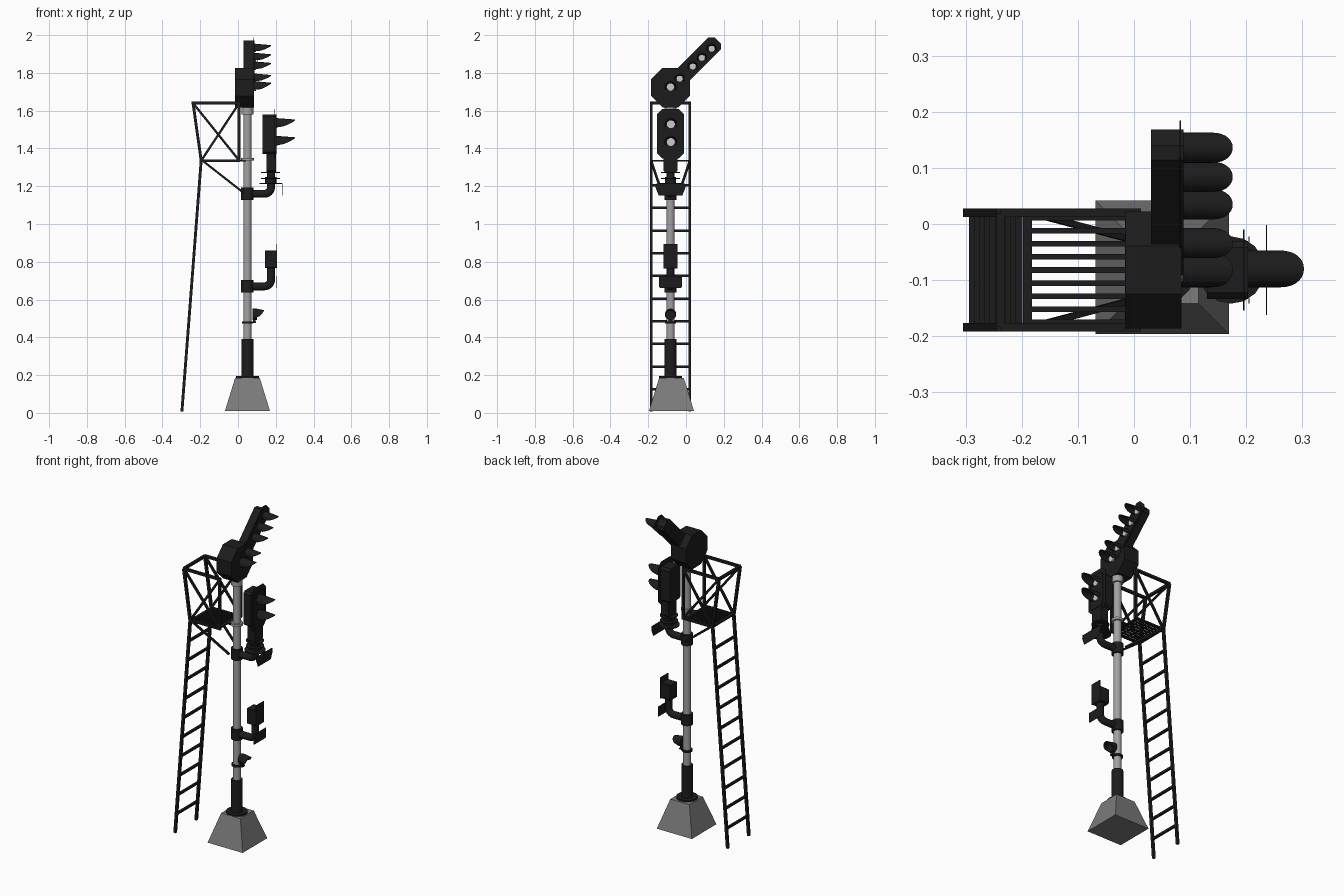
import bpy, bmesh, math
from mathutils import Vector, Matrix

if "Cube" in bpy.data.objects:
    bpy.data.objects.remove(bpy.data.objects["Cube"])

PX, PY = 0.05, -0.082      # mast axis


def material(name, v):
    m = bpy.data.materials.new(name)
    m.diffuse_color = (v, v, v, 1)
    m.use_nodes = True
    m.node_tree.nodes["Principled BSDF"].inputs["Base Color"].default_value = m.diffuse_color
    return m


BLACK = material("black_paint", 0.012)
STEEL = material("mast_steel", 0.36)
STONE = material("concrete", 0.2)
LENS = material("lens_glass", 0.7)


def finish(name, bm, mat, smooth=False):
    bmesh.ops.recalc_face_normals(bm, faces=bm.faces)
    me = bpy.data.meshes.new(name)
    bm.to_mesh(me)
    bm.free()
    me.materials.append(mat)
    if smooth:
        me.shade_smooth()
        me.set_sharp_from_angle(angle=math.radians(35))
    ob = bpy.data.objects.new(name, me)
    bpy.context.collection.objects.link(ob)
    return ob


def add_box(bm, lo, hi):
    c = [(a + b) / 2 for a, b in zip(lo, hi)]
    s = [b - a for a, b in zip(lo, hi)]
    bmesh.ops.create_cube(bm, size=1, matrix=Matrix.Translation(c) @ Matrix.Diagonal((*s, 1)))


def add_bar(bm, a, b, w):
    # square bar between two points
    a, b = Vector(a), Vector(b)
    d = b - a
    z = d.normalized()
    up = Vector((0, 1, 0)) if abs(z.y) < 0.9 else Vector((0, 0, 1))
    x = up.cross(z).normalized()
    rot = Matrix((x, z.cross(x), z)).transposed().to_4x4()
    bmesh.ops.create_cube(bm, size=1, matrix=Matrix.Translation((a + b) / 2) @ rot
                          @ Matrix.Diagonal((w, w, d.length, 1)))


def add_cyl(bm, a, b, r, n=20, r2=None):
    a, b = Vector(a), Vector(b)
    d = b - a
    rot = d.to_track_quat('Z', 'Y').to_matrix().to_4x4()
    bmesh.ops.create_cone(bm, cap_ends=True, segments=n, radius1=r, radius2=r if r2 is None else r2,
                          depth=d.length, matrix=Matrix.Translation((a + b) / 2) @ rot)


def cyl(name, a, b, r, mat=BLACK, n=20):
    bm = bmesh.new()
    add_cyl(bm, a, b, r, n)
    return finish(name, bm, mat, True)


def panel(name, x0, x1, pts):
    # y-z outline extruded along x
    bm = bmesh.new()
    f = bm.faces.new([bm.verts.new((x0, y, z)) for y, z in pts])
    g = bmesh.ops.extrude_face_region(bm, geom=[f])["geom"]
    bmesh.ops.translate(bm, vec=(x1 - x0, 0, 0), verts=[v for v in g if isinstance(v, bmesh.types.BMVert)])
    return finish(name, bm, BLACK)


def chamfered(cy, cz, hy, hz, c, angle=0):
    raw = [(-hy + c, -hz), (hy - c, -hz), (hy, -hz + c), (hy, hz - c),
           (hy - c, hz), (-hy + c, hz), (-hy, hz - c), (-hy, -hz + c)]
    ca, sa = math.cos(angle), math.sin(angle)
    return [(cy + y * ca - z * sa, cz + y * sa + z * ca) for y, z in raw]


def lamp(name, x, y, z, r, length, lens=0.02):
    # lens disc plus cut-away hood
    if lens:
        cyl(name + "_lens", (x - 0.01, y, z), (x + 0.006, y, z), lens, LENS, 16)
    bm = bmesh.new()
    rows, n = [], 18
    for t in (r, r - 0.004):
        row = []
        for i in range(n + 1):
            a = math.radians(-25 + 230 * i / n)
            h = (math.sin(a) + 0.43) / 1.43
            reach = length * (0.12 + 0.88 * max(h, 0) ** 0.6)
            drop = 0.008 * reach / length
            cy, cz = y + t * math.cos(a), z + t * math.sin(a)
            row.append((bm.verts.new((x - 0.004, cy, cz)), bm.verts.new((x + reach, cy, cz - drop))))
        rows.append(row)
    o, q = rows
    for i in range(n):
        bm.faces.new((o[i][0], o[i][1], o[i + 1][1], o[i + 1][0]))
        bm.faces.new((q[i][0], q[i + 1][0], q[i + 1][1], q[i][1]))
        bm.faces.new((o[i][1], q[i][1], q[i + 1][1], o[i + 1][1]))
    for i in (0, n):
        bm.faces.new((o[i][0], q[i][0], q[i][1], o[i][1]))
    finish(name + "_hood", bm, BLACK, True)


def pipe_arm(name, z, top):
    # clamp on the mast and elbow pipe toward +x
    bm = bmesh.new()
    add_cyl(bm, (PX, PY, z - 0.032), (PX, PY, z + 0.034), 0.033)
    finish(name + "_clamp", bm, BLACK, True)
    xe, R, r, n = 0.175, 0.035, 0.021, 14
    path = [((PX + 0.02, z), 0)]
    path += [((xe - R + R * math.sin(t), z + R - R * math.cos(t)), t)
             for t in [math.pi / 2 * k / 6 for k in range(7)]]
    path.append(((xe, top), math.pi / 2))
    bm = bmesh.new()
    rings = []
    for (x, zz), t in path:
        rings.append([bm.verts.new((x - math.sin(t) * r * math.cos(u), PY + r * math.sin(u),
                                    zz + math.cos(t) * r * math.cos(u)))
                      for u in [2 * math.pi * j / n for j in range(n)]])
    for a, b in zip(rings, rings[1:]):
        for j in range(n):
            bm.faces.new((a[j], a[(j + 1) % n], b[(j + 1) % n], b[j]))
    bm.faces.new(rings[0])
    bm.faces.new(rings[-1])
    finish(name + "_pipe", bm, BLACK, True)


# concrete foot
bm = bmesh.new()
bmesh.ops.create_cone(bm, cap_ends=True, segments=4, radius1=0.119 * math.sqrt(2), radius2=0.065 * math.sqrt(2),
                      depth=0.175, matrix=Matrix.Translation((PX, -0.077, 0.0985)) @ Matrix.Rotation(math.pi / 4, 4, 'Z'))
finish("concrete_foot", bm, STONE)

# mast with sleeve, flange and collars
cyl("mast", (PX, PY, 0.18), (PX, PY, 1.66), 0.022, STEEL)
cyl("mast_sleeve", (PX, PY, 0.18), (PX, PY, 0.39), 0.032)
cyl("mast_flange", (PX, PY, 0.183), (PX, PY, 0.196), 0.06)
cyl("mast_top_collar", (PX, PY, 1.58), (PX, PY, 1.62), 0.032, STEEL)
cyl("platform_collar", (PX, PY, 1.335), (PX, PY, 1.35), 0.034, STEEL)

# main octagonal head
k = 0.104
panel("main_head", -0.015, 0.085, chamfered(PY, 1.722, k, k, k * 0.586))

# diagonal route indicator
q = math.radians(45)
panel("route_indicator_body", 0.03, 0.088, chamfered(0.038, 1.842, 0.164, 0.038, 0.018, q))
panel("route_indicator_plate", 0.081, 0.084, chamfered(0.046, 1.85, 0.172, 0.046, 0.022, q))
for i, (d, r) in enumerate(((0, 0.031), (0.048, 0.027), (0.117, 0.027), (0.166, 0.027), (0.218, 0.027))):
    lamp(f"route_lamp_{i}", 0.09, PY + d, 1.725 + d * 0.93, r, 0.086, 0.021 if i == 0 else 0.018)

# lower two-lamp head on its bracket
pipe_arm("upper_arm", 1.16, 1.3)
panel("lower_head_housing", 0.13, 0.203, chamfered(PY, 1.475, 0.052, 0.105, 0.012))
panel("lower_head_plate", 0.194, 0.197, chamfered(PY, 1.478, 0.072, 0.131, 0.028))
panel("lower_head_base", 0.15, 0.2, chamfered(PY, 1.33, 0.038, 0.055, 0.008))
for i, z in enumerate((1.528, 1.434)):
    lamp(f"lower_lamp_{i}", 0.203, PY + 0.002, z, 0.033, 0.1, 0.021)
for i, (z, r) in enumerate(((1.272, 0.05), (1.24, 0.05), (1.215, 0.06))):
    cyl(f"mount_disc_{i}", (0.173, PY, z - 0.003), (0.173, PY, z + 0.003), r, BLACK, 16)
cyl("mount_block", (0.173, PY, 1.215), (0.173, PY, 1.25), 0.03)
panel("upper_name_plate", 0.2355, 0.237, [(PY - 0.062, 1.15), (PY + 0.062, 1.15), (PY + 0.08, 1.195),
                                        (PY + 0.075, 1.215), (PY - 0.075, 1.215), (PY - 0.08, 1.195)])

# equipment box arm with plates
pipe_arm("middle_arm", 0.67, 0.78)
panel("equipment_box", 0.142, 0.204, chamfered(PY, 0.813, 0.035, 0.047, 0.004))
panel("box_sign_plate", 0.204, 0.206, chamfered(PY, 0.83, 0.038, 0.065, 0.002))
panel("lower_name_plate", 0.204, 0.206, chamfered(PY, 0.693, 0.06, 0.031, 0.004))

# small low lamp
cyl("small_lamp_collar", (PX, PY, 0.473), (PX, PY, 0.485), 0.03)
bm = bmesh.new()
add_box(bm, (PX, PY - 0.012, 0.475), (0.095, PY + 0.012, 0.483))
add_box(bm, (0.08, PY - 0.01, 0.475), (0.092, PY + 0.01, 0.51))
add_cyl(bm, (0.077, PY, 0.522), (0.1, PY, 0.522), 0.03)
finish("small_lamp_body", bm, BLACK, True)
lamp("small_lamp", 0.1, PY, 0.522, 0.03, 0.037, 0)

# access ladder
bm = bmesh.new()
W = 0.015
foot, top, guard = (-0.297, 0.0075), (-0.195, 1.335), (-0.238, 1.64)
YS = (PY - 0.102, PY + 0.102)
for y in YS:
    add_bar(bm, (foot[0], y, foot[1]), (top[0], y, top[1]), W)
for i in range(10):
    z = 0.125 + 0.12 * i
    x = foot[0] + (top[0] - foot[0]) * z / 1.335
    add_bar(bm, (x, YS[0], z), (x, YS[1], z), 0.013)
finish("ladder", bm, BLACK)

# guard cage: posts, rails and cross braces on both sides
bm = bmesh.new()
for y in YS:
    for a, b, w in ((top, guard, W), (guard, (0.005, 1.64), W), ((0.005, 1.647), (0.005, 1.33), W),
                    (guard, (0.003, 1.34), 0.012), (top, (0.003, 1.635), 0.012), (top, (0.01, 1.335), 0.011)):
        add_bar(bm, (a[0], y, a[1]), (b[0], y, b[1]), w)
    side = 1 if y > PY else -1
    add_bar(bm, (-0.185, y, 1.333), (0.03, PY + side * 0.045, 1.165), 0.011)
add_bar(bm, (guard[0], YS[0], 1.64), (guard[0], YS[1], 1.64), W)
finish("guard_cage", bm, BLACK)

# slatted platform
bm = bmesh.new()
for i in range(-4, 5):
    y = PY + i * 0.0233
    add_box(bm, (-0.19, y - 0.005, 1.33), (-0.005, y + 0.005, 1.339))
for x in (-0.19, -0.008):
    add_box(bm, (x - 0.008, YS[0], 1.33), (x + 0.008, YS[1], 1.339))
add_box(bm, (-0.01, PY - 0.02, 1.331), (PX, PY + 0.02, 1.339))
finish("platform", bm, BLACK)
